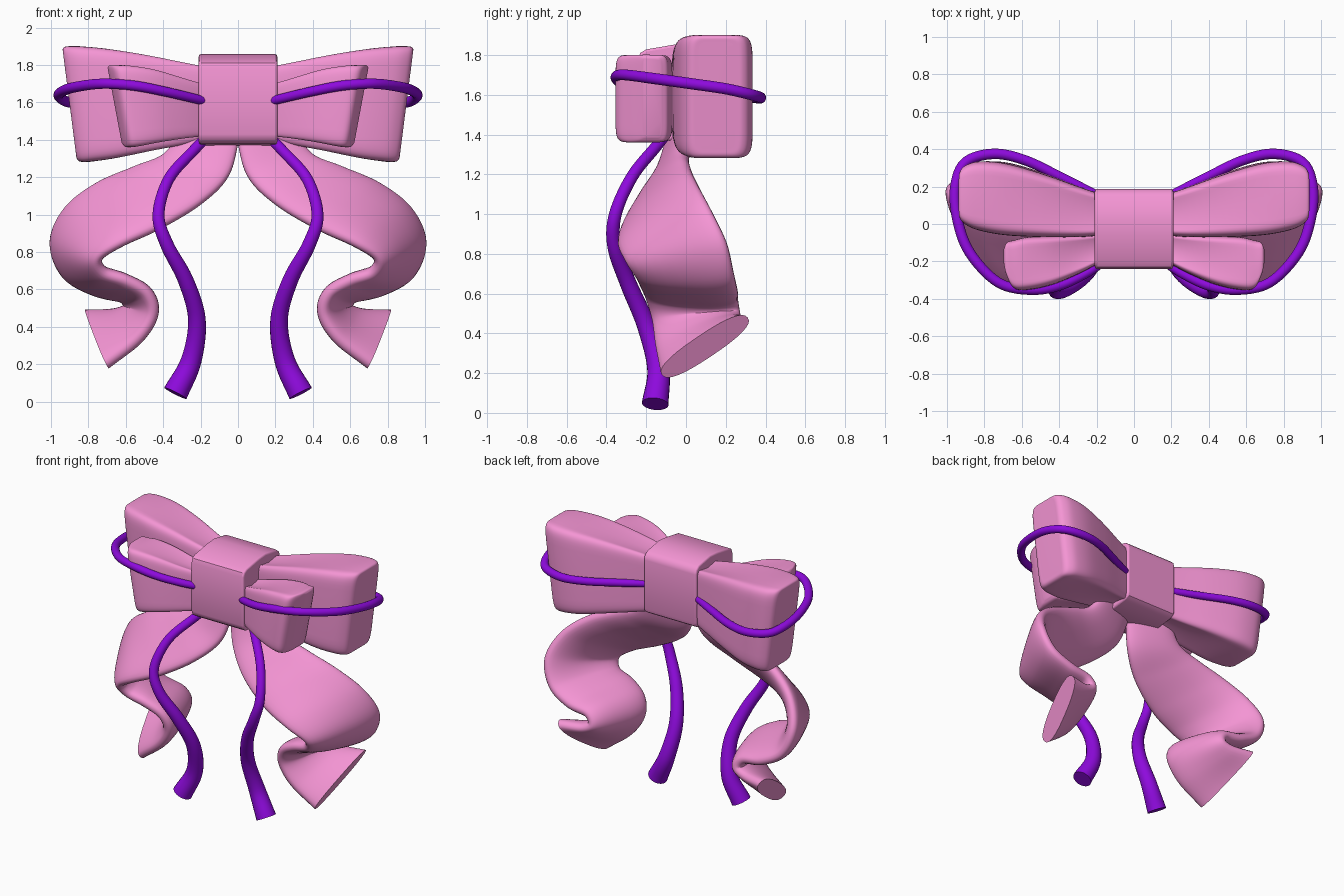
import bpy, bmesh, math
from mathutils import Vector


def material(name, rgb):
    m = bpy.data.materials.new(name)
    m.diffuse_color = (*rgb, 1)
    return m


PINK = material("pink_ribbon", (0.91, 0.30, 0.66))
PURPLE = material("purple_cord", (0.27, 0.003, 0.72))


def smooth_path(pts, steps):
    """Catmull-Rom through tuples of any length."""
    p = [Vector(q) for q in pts]
    p = [p[0] * 2 - p[1]] + p + [p[-1] * 2 - p[-2]]
    out = []
    for i in range(1, len(p) - 2):
        a, b, c, d = p[i - 1:i + 3]
        for s in range(steps):
            t = s / steps
            out.append((b * 2 + (c - a) * t + (a * 2 - b * 5 + c * 4 - d) * t * t
                        + (b * 3 - a - c * 3 + d) * t ** 3) * 0.5)
    return out + [p[-2]]


def loft(name, rings, mat, mirror=True, angle=45):
    bm = bmesh.new()
    vs = [[bm.verts.new(c) for c in r] for r in rings]
    n = len(vs[0])
    for a, b in zip(vs, vs[1:]):
        for i in range(n):
            j = (i + 1) % n
            bm.faces.new((a[i], a[j], b[j], b[i]))
    bm.faces.new(vs[0])
    bm.faces.new(vs[-1])
    bmesh.ops.recalc_face_normals(bm, faces=bm.faces)
    me = bpy.data.meshes.new(name)
    bm.to_mesh(me)
    bm.free()
    me.shade_smooth()
    me.set_sharp_from_angle(angle=math.radians(angle))
    me.materials.append(mat)
    ob = bpy.data.objects.new(name, me)
    bpy.context.collection.objects.link(ob)
    if mirror:
        md = ob.modifiers.new("mirror", 'MIRROR')
        md.use_mirror_merge = False
    return ob


def squircle(k, n, power):
    a = k * math.tau / n
    ca, sa = math.cos(a), math.sin(a)
    return math.copysign(abs(ca) ** power, ca), math.copysign(abs(sa) ** power, sa)


def tangent(c, i):
    return (c[min(i + 1, len(c) - 1)] - c[max(i - 1, 0)]).normalized()


def cord(name, pts, ref):
    """Round tube; points are x, y, z, radius."""
    path = smooth_path(pts, 8)
    c = [Vector(p[:3]) for p in path]
    rings = []
    for i, p in enumerate(path):
        t = tangent(c, i)
        u = t.cross(Vector(ref)).normalized()
        v = t.cross(u)
        rings.append([c[i] + (u * a + v * b) * p[3] for a, b in (squircle(k, 20, 1) for k in range(20))])
    loft(name, rings, PURPLE)


def ribbon(name, stations):
    """Rounded band; stations are front edge xyz, back edge xyz, half thickness."""
    path = smooth_path(stations, 8)
    f = [Vector(p[:3]) for p in path]
    b = [Vector(p[3:6]) for p in path]
    c = [(q + r) / 2 for q, r in zip(f, b)]
    rings = []
    for i, p in enumerate(path):
        w = (b[i] - f[i]) / 2
        n = tangent(c, i).cross(w).normalized() * p[6]
        rings.append([c[i] + w * u + n * v for u, v in (squircle(k, 32, 0.8) for k in range(32))])
    loft(name, rings, PINK)


def bow_loop(name, stations, lean):
    """Puffed loop; stations are x, y min, y max, z min, z max, groove depth."""
    z0 = min(s[3] for s in stations)
    z1 = max(s[4] for s in stations)
    x0 = stations[0][0]
    rings = []
    for x, ya, yb, za, zb, groove in smooth_path(stations, 5):
        ring = []
        for k in range(48):
            u, v = squircle(k, 48, 0.25)
            z = (za + zb) / 2 + v * (zb - za) / 2
            z -= v * groove * max(0, 1 - (u / 0.8) ** 2)
            k_lean = lean * (z1 - z) / (z1 - z0)
            ring.append((x0 + (x - x0) * (1 - k_lean), (ya + yb) / 2 + u * (yb - ya) / 2, z))
        rings.append(ring)
    loft(name, rings, PINK, angle=60)


# Large rear loops
bow_loop("rear_loop", [(0.15, -0.06, 0.15, 1.40, 1.79, 0.02), (0.30, -0.07, 0.20, 1.37, 1.82, 0.02),
                       (0.50, -0.07, 0.27, 1.335, 1.86, 0.015), (0.70, -0.06, 0.325, 1.30, 1.89, 0.007),
                       (0.84, -0.035, 0.335, 1.285, 1.90, 0), (0.91, -0.005, 0.315, 1.282, 1.90, 0),
                       (0.937, 0.025, 0.285, 1.295, 1.89, 0), (0.94, 0.06, 0.25, 1.33, 1.86, 0)], 0.10)

# Small front loops
bow_loop("front_loop", [(0.15, -0.19, -0.05, 1.42, 1.69, 0.02), (0.30, -0.265, -0.06, 1.405, 1.735, 0.02),
                        (0.45, -0.325, -0.065, 1.385, 1.78, 0.015), (0.58, -0.352, -0.07, 1.365, 1.80, 0.007),
                        (0.65, -0.345, -0.085, 1.36, 1.80, 0), (0.685, -0.28, -0.095, 1.365, 1.80, 0),
                        (0.70, -0.22, -0.125, 1.385, 1.785, 0)], 0.15)

# Central knot band
profile = [(-0.24, 1.43), (-0.24, 1.78), (-0.23, 1.81), (-0.20, 1.828), (-0.06, 1.852), (0.02, 1.858),
           (0.15, 1.835), (0.18, 1.81), (0.187, 1.78), (0.187, 1.43), (0.18, 1.405), (0.15, 1.385),
           (0.02, 1.367), (-0.06, 1.368), (-0.20, 1.38), (-0.23, 1.40)]
knot = loft("knot", [[(x, y, z) for y, z in profile] for x in (-0.21, 0.21)], PINK, mirror=False, angle=40)
bev = knot.modifiers.new("soft_edges", 'BEVEL')
bev.width = 0.012
bev.segments = 3
bev.limit_method = 'ANGLE'
bev.angle_limit = math.radians(60)

# Curling ribbon tails
ribbon("ribbon_tail", [
    (-0.01, -0.07, 1.42, 0.30, 0.03, 1.46, 0.04),
    (0.05, -0.13, 1.21, 0.40, 0.00, 1.32, 0.05),
    (0.20, -0.23, 1.06, 0.56, 0.01, 1.25, 0.055),
    (0.42, -0.31, 0.93, 0.76, 0.05, 1.16, 0.06),
    (0.62, -0.335, 0.84, 0.92, 0.12, 1.03, 0.06),
    (0.74, -0.30, 0.76, 0.99, 0.20, 0.86, 0.06),
    (0.71, -0.25, 0.69, 0.93, 0.24, 0.69, 0.06),
    (0.59, -0.23, 0.65, 0.78, 0.26, 0.60, 0.06),
    (0.48, -0.20, 0.58, 0.63, 0.26, 0.57, 0.06),
    (0.45, -0.17, 0.47, 0.59, 0.27, 0.51, 0.06),
    (0.53, -0.15, 0.33, 0.66, 0.28, 0.48, 0.062),
    (0.70, -0.12, 0.19, 0.81, 0.31, 0.48, 0.065)])

# Thin cord looping round the bow
cord("cord_loop", [
    (0.15, -0.19, 1.60, 0.024), (0.25, -0.26, 1.625, 0.025), (0.40, -0.33, 1.66, 0.026),
    (0.56, -0.352, 1.69, 0.027), (0.73, -0.31, 1.70, 0.027), (0.88, -0.15, 1.68, 0.028),
    (0.945, 0.03, 1.655, 0.028), (0.955, 0.20, 1.63, 0.028), (0.90, 0.33, 1.60, 0.028),
    (0.75, 0.375, 1.585, 0.028), (0.58, 0.34, 1.585, 0.027), (0.38, 0.245, 1.59, 0.026),
    (0.15, 0.13, 1.60, 0.024)], (0, 0, 1))

# Hanging cord tails, thicker at the ends
cord("cord_tail", [
    (0.15, -0.08, 1.43, 0.028), (0.24, -0.15, 1.34, 0.029), (0.37, -0.27, 1.19, 0.030),
    (0.425, -0.355, 1.00, 0.032), (0.38, -0.36, 0.84, 0.036), (0.28, -0.29, 0.65, 0.042),
    (0.22, -0.20, 0.44, 0.047), (0.25, -0.14, 0.22, 0.055), (0.335, -0.155, 0.045, 0.067)], (1, 0, 0))
